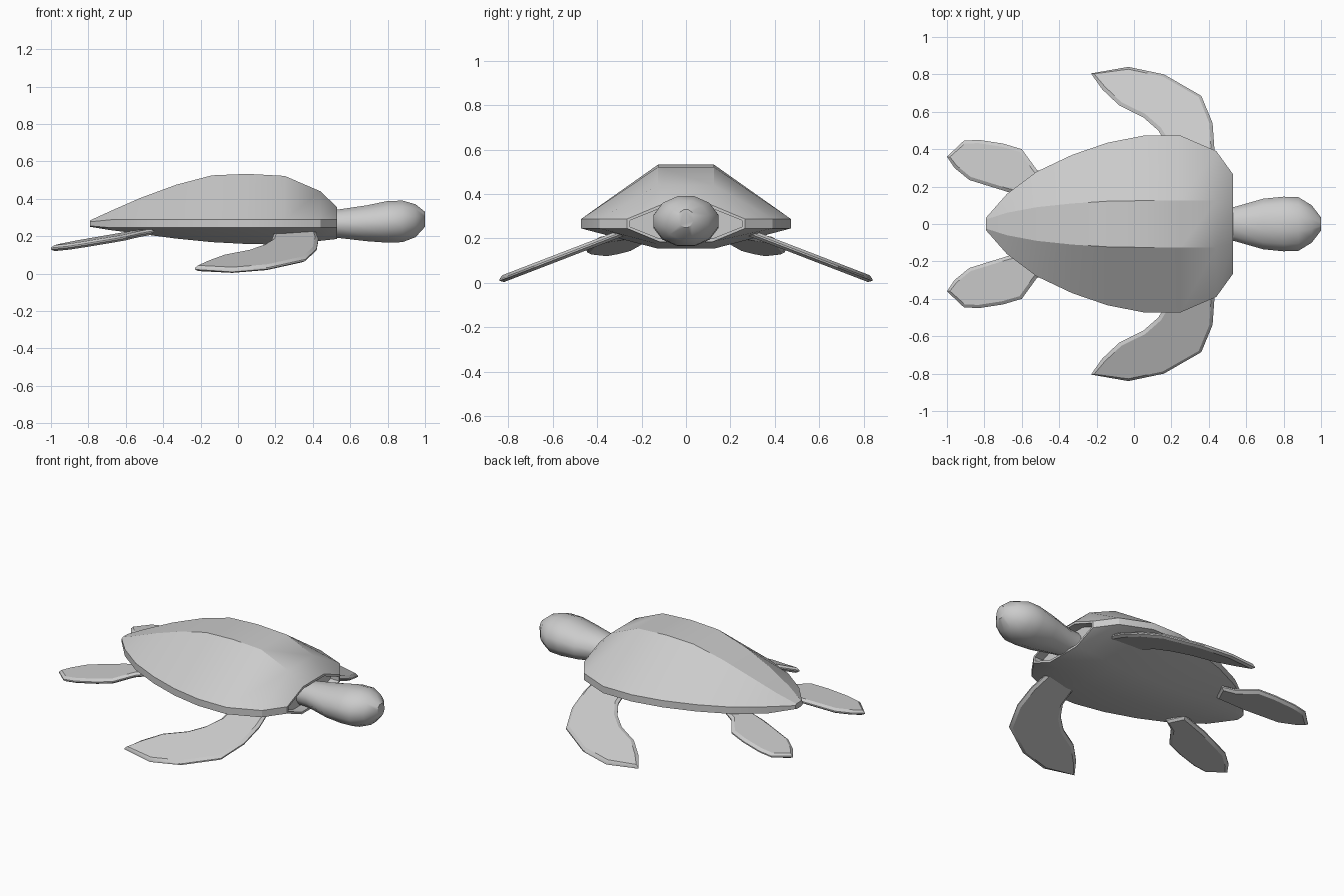
import bpy, bmesh, math

if "Cube" in bpy.data.objects:
    bpy.data.objects.remove(bpy.data.objects["Cube"])


def finish(bm, name, angle, mirror=False):
    bmesh.ops.recalc_face_normals(bm, faces=bm.faces)
    mesh = bpy.data.meshes.new(name)
    bm.to_mesh(mesh)
    bm.free()
    ob = bpy.data.objects.new(name, mesh)
    bpy.context.collection.objects.link(ob)
    bpy.ops.object.select_all(action='DESELECT')
    ob.select_set(True)
    bpy.context.view_layer.objects.active = ob
    bpy.ops.object.shade_smooth_by_angle(angle=math.radians(angle))
    if mirror:
        mod = ob.modifiers.new("mirror", 'MIRROR')
        mod.use_axis = (False, True, False)
    return ob


def loft(bm, rings):
    """Bridge closed rings of points, capping both ends; returns the last cap."""
    vs = [[bm.verts.new(p) for p in r] for r in rings]
    n = len(vs[0])
    for a, b in zip(vs, vs[1:]):
        for i in range(n):
            j = (i + 1) % n
            bm.faces.new((a[i], a[j], b[j], b[i]))
    bm.faces.new(vs[0][::-1])
    cap = bm.faces.new(vs[-1])
    bmesh.ops.recalc_face_normals(bm, faces=bm.faces)
    return cap


# Shell: x, ridge half width, ridge z, rim half width, belly half width, belly z
stations = [
    (-0.79, 0.025, 0.285, 0.035, 0.02, 0.25),
    (-0.68, 0.06, 0.335, 0.16, 0.06, 0.232),
    (-0.52, 0.09, 0.405, 0.28, 0.09, 0.212),
    (-0.33, 0.11, 0.475, 0.37, 0.11, 0.187),
    (-0.14, 0.122, 0.525, 0.435, 0.125, 0.168),
    (0.05, 0.125, 0.533, 0.472, 0.13, 0.158),
    (0.25, 0.125, 0.522, 0.472, 0.13, 0.155),
    (0.44, 0.125, 0.44, 0.39, 0.13, 0.175),
    (0.53, 0.105, 0.355, 0.265, 0.12, 0.185),
]
rings = []
for x, rw, rz, w, bw, bz in stations:
    hi = min(0.288, rz - 0.008)
    lo = max(0.245, bz + 0.005)
    half = [(rw, rz), (w, hi), (w, lo), (bw, bz)]
    rings.append([(x, y, z) for y, z in half] +
                 [(x, -y, z) for y, z in reversed(half)])
bm = bmesh.new()
front = loft(bm, rings)
# Recessed neck opening
bmesh.ops.inset_individual(bm, faces=[front], thickness=0.014, depth=0)
bmesh.ops.inset_individual(bm, faces=[front], thickness=0, depth=-0.06)
finish(bm, "shell", 24)

# Head and neck: x, half width, bottom z, top z
head = [
    (0.42, 0.085, 0.195, 0.335), (0.54, 0.092, 0.19, 0.343),
    (0.69, 0.135, 0.173, 0.365), (0.80, 0.146, 0.165, 0.388),
    (0.88, 0.143, 0.168, 0.39), (0.95, 0.10, 0.195, 0.37),
    (1.0, 0.035, 0.25, 0.33),
]
k = 1 / math.cos(math.radians(15))
rings = []
for x, w, b, t in head:
    ring = []
    for i in range(12):
        a = math.radians(15 + 30 * i)
        ring.append((x, w * k * math.cos(a),
                     (b + t) / 2 + (t - b) / 2 * k * math.sin(a)))
    rings.append(ring)
bm = bmesh.new()
loft(bm, rings)
finish(bm, "head_and_neck", 40)


def flipper(name, outline, height):
    """Thin paddle with chamfered edges lying on a tilted plane."""
    bm = bmesh.new()
    rings = [[(x, y, height(x, y) + dz) for x, y in outline]
             for dz in (-0.004, 0.004)]
    loft(bm, rings)
    caps = [f for f in bm.faces if len(f.verts) > 4]
    bmesh.ops.inset_individual(bm, faces=caps, thickness=0.018, depth=0.012)
    finish(bm, name, 30, mirror=True)


# Front flippers, sweeping out, down and back
flipper("front_flippers",
        [(0.41, 0.27), (0.43, 0.40), (0.42, 0.54), (0.36, 0.685),
         (0.16, 0.80), (-0.03, 0.84), (-0.23, 0.805), (-0.17, 0.72),
         (-0.08, 0.635), (0.05, 0.57), (0.13, 0.50), (0.18, 0.42),
         (0.20, 0.27)],
        lambda x, y: 0.232 - 0.385 * (y - 0.27))

# Rear flippers
flipper("rear_flippers",
        [(-0.45, 0.25), (-0.52, 0.29), (-0.60, 0.40), (-0.70, 0.43),
         (-0.83, 0.45), (-0.91, 0.445), (-1.0, 0.36), (-0.96, 0.30),
         (-0.88, 0.235), (-0.67, 0.17), (-0.50, 0.14)],
        lambda x, y: 0.133 + 0.155 * (x + 1) - 0.06 * (y - 0.36))
